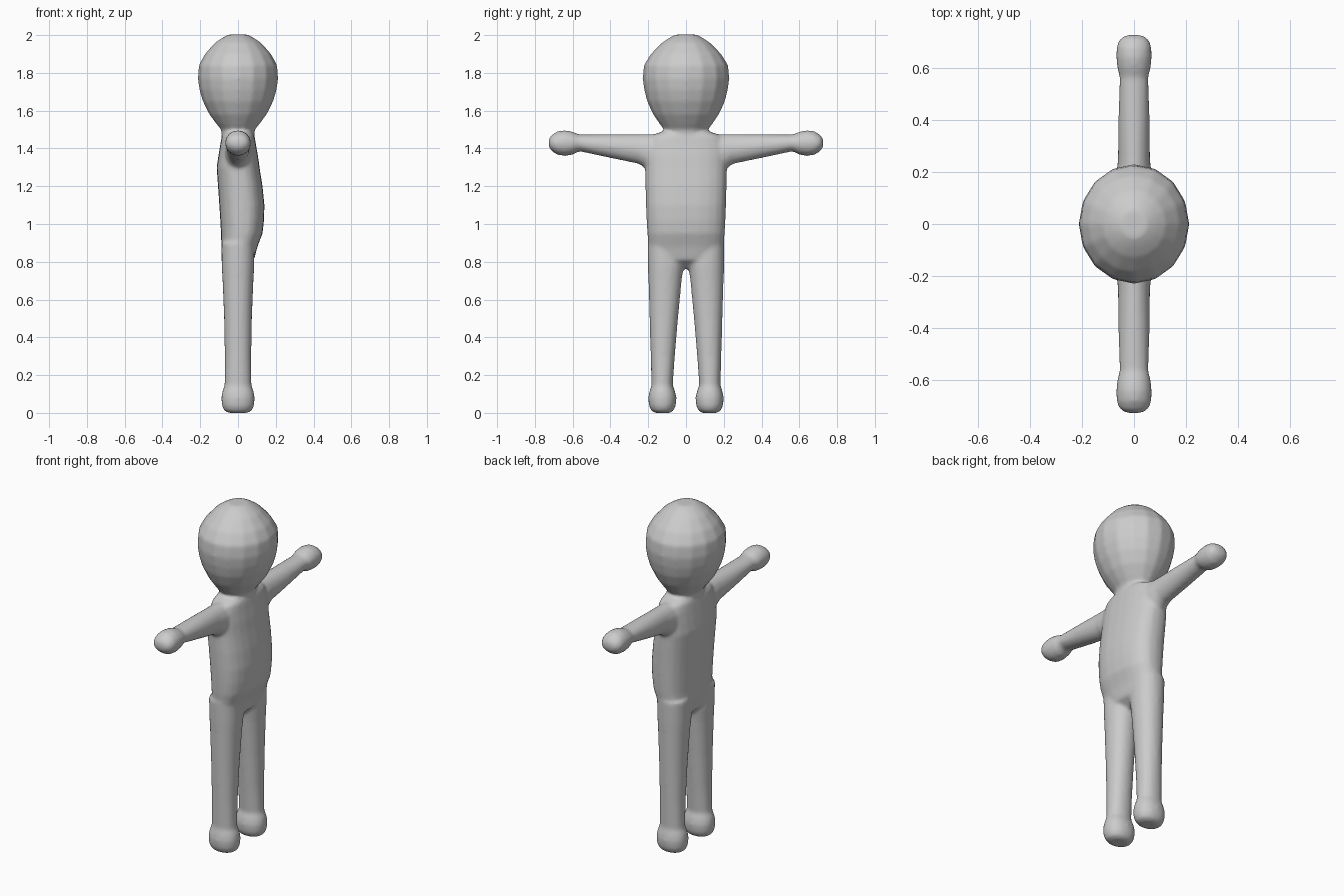
import bpy, bmesh, math
from mathutils import Vector

skin = bpy.data.materials.new("plain grey")
skin.diffuse_color = (0.6, 0.6, 0.6, 1)
bm = bmesh.new()


def ring_points(n, power):
    """Unit superellipse outline."""
    for i in range(n):
        a = 2 * math.pi * i / n
        c, s = math.cos(a), math.sin(a)
        yield (math.copysign(abs(c) ** (2 / power), c),
               math.copysign(abs(s) ** (2 / power), s))


def loft(sections, place, n=16, power=2.0):
    """Closed skin through sections (t, centre_u, centre_v, radius_u, radius_v)."""
    rings = []
    for t, cu, cv, ru, rv in sections:
        rings.append([bm.verts.new(place(cu + ru * u, cv + rv * v, t))
                      for u, v in ring_points(n, power)])
    for a, b in zip(rings, rings[1:]):
        for i in range(n):
            j = (i + 1) % n
            bm.faces.new((a[i], a[j], b[j], b[i]))
    bm.faces.new(rings[0][::-1])
    bm.faces.new(rings[-1])


def upright(u, v, t):
    return Vector((u, v, t))


# head: height, half depth, half width
head = [(1.46, .085, .115), (1.50, .09, .118), (1.53, .115, .14), (1.58, .152, .175),
        (1.65, .187, .207), (1.71, .205, .222), (1.77, .213, .230), (1.84, .208, .224),
        (1.90, .176, .187), (1.96, .122, .128), (1.985, .085, .09), (2.003, .05, .055)]
loft([(z, 0, 0, x, y) for z, x, y in head], upright)

# torso: height, back x, front x, half width
torso = [(0.765, -.03, .03, .05), (0.81, -.078, .085, .16), (0.88, -.088, .103, .198),
         (0.95, -.09, .13, .205), (1.02, -.094, .138, .209), (1.10, -.099, .140, .212),
         (1.20, -.106, .130, .215), (1.30, -.113, .114, .217), (1.36, -.104, .106, .217),
         (1.42, -.094, .095, .21), (1.465, -.086, .088, .19), (1.485, -.075, .078, .14)]
loft([(z, (b + f) / 2, 0, (f - b) / 2, w) for z, b, f, w in torso], upright, 24, 2.5)

for side in (-1, 1):
    # leg with rounded foot: height, inner y, outer y, half depth
    leg = [(0.0, .085, .165, .05), (0.012, .065, .185, .075), (0.04, .053, .197, .086),
           (0.08, .050, .200, .089), (0.115, .058, .193, .083), (0.145, .070, .183, .071),
           (0.30, .059, .187, .070), (0.50, .042, .193, .074), (0.70, .023, .199, .082),
           (0.78, .012, .202, .087), (0.90, .02, .204, .088)]
    loft([(z, 0, side * (a + b) / 2, d, (b - a) / 2) for z, a, b, d in leg], upright, 20, 2.15)

    # arm with rounded hand: reach, bottom z, top z, half depth
    arm = [(0.12, 1.25, 1.478, .075), (0.20, 1.285, 1.477, .068), (0.25, 1.318, 1.476, .062),
           (0.40, 1.349, 1.476, .061), (0.565, 1.385, 1.474, .056), (0.60, 1.366, 1.489, .065),
           (0.64, 1.360, 1.497, .069), (0.68, 1.365, 1.492, .068), (0.71, 1.385, 1.473, .057),
           (0.727, 1.408, 1.450, .03)]
    loft([(y, 0, (b + t) / 2, d, (t - b) / 2) for y, b, t, d in arm],
         lambda u, v, t: Vector((u, side * t, v)))

bmesh.ops.recalc_face_normals(bm, faces=bm.faces[:])
mesh = bpy.data.meshes.new("figure_body")
bm.to_mesh(mesh)
bm.free()
mesh.materials.append(skin)
body = bpy.data.objects.new("figure_body", mesh)
bpy.context.collection.objects.link(body)

# fuse the limbs, torso and head into one soft skin
fuse = body.modifiers.new("fuse", 'REMESH')
fuse.mode = 'VOXEL'
fuse.voxel_size = 0.01
fuse.use_smooth_shade = True
soft = body.modifiers.new("soften", 'SMOOTH')
soft.factor = 0.5
soft.iterations = 8
